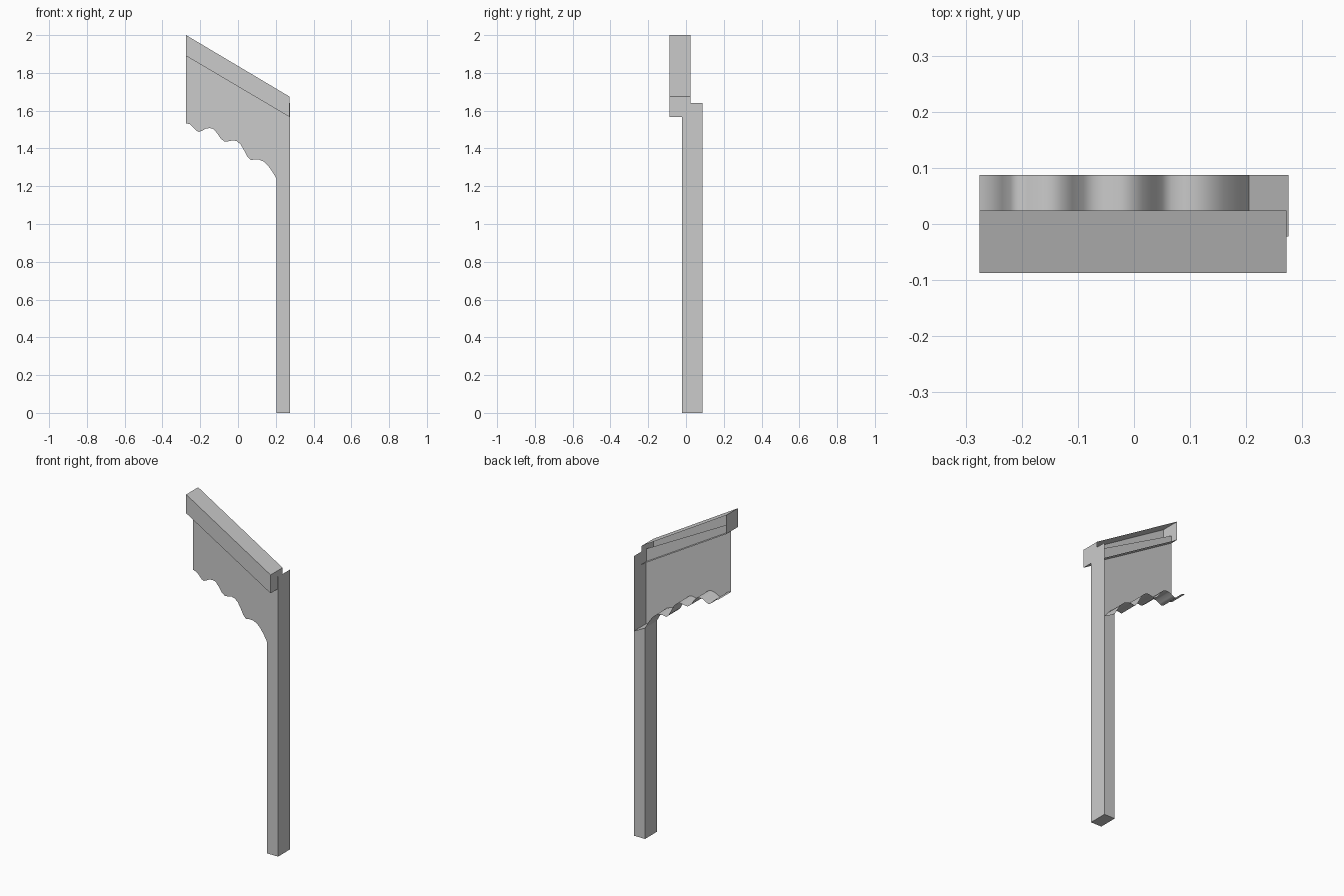
import bpy, bmesh

if "Cube" in bpy.data.objects:
    bpy.data.objects.remove(bpy.data.objects["Cube"])

FRONT, BACK = -0.022, 0.087          # depth of the panel and post
LEFT, INNER, RIGHT = -0.275, 0.205, 0.275


def finish(bm, name):
    bmesh.ops.recalc_face_normals(bm, faces=bm.faces[:])
    mesh = bpy.data.meshes.new(name)
    bm.to_mesh(mesh)
    bm.free()
    obj = bpy.data.objects.new(name, mesh)
    bpy.context.collection.objects.link(obj)
    return obj


# Scalloped lower edge, stepping down toward the post (x, z)
scallops = [
    (LEFT, 1.533), (-.255, 1.528), (-.235, 1.51), (-.22, 1.493), (-.207, 1.487),
    (-.19, 1.494), (-.17, 1.505), (-.15, 1.508), (-.13, 1.503), (-.11, 1.48),
    (-.09, 1.45), (-.07, 1.436),
    (-.05, 1.438), (-.025, 1.443), (-.005, 1.438), (.015, 1.42), (.035, 1.385),
    (.05, 1.355), (.067, 1.338),
    (.09, 1.342), (.115, 1.34), (.14, 1.328), (.16, 1.308), (.18, 1.28),
    (.195, 1.255), (INNER, 1.236),
]
# Post outline continues from the last scallop
post = [(INNER, 0), (RIGHT, 0), (RIGHT, 1.20), (RIGHT, 1.64)]
path = scallops + post

# Panel and post: one front sheet with a rim running back, open behind the panel
bm = bmesh.new()
front = [bm.verts.new((x, FRONT, z)) for x, z in path]
back = [bm.verts.new((x, BACK, z)) for x, z in path]
corner = bm.verts.new((LEFT, FRONT, 1.935))
bm.faces.new(front + [corner])
for i in range(len(path) - 1):
    f = bm.faces.new((front[i], front[i + 1], back[i + 1], back[i]))
    f.smooth = i < len(scallops) - 1
# Post back and the sloped ledge above it
n = len(scallops) - 1
bm.faces.new(back[n:n + 4])
bm.faces.new((front[n], front[n + 3], back[n + 3], back[n]))
finish(bm, "scalloped_panel_and_post")

# Sloped rail: hollow channel, open at the back
bm = bmesh.new()
section = [(LEFT, 1.89), (.272, 1.567), (.272, 1.675), (LEFT, 2.0)]
near = [bm.verts.new((x, -0.087, z)) for x, z in section]
far = [bm.verts.new((x, 0.024, z)) for x, z in section]
bm.faces.new(near)
for i in range(4):
    j = (i + 1) % 4
    bm.faces.new((near[i], near[j], far[j], far[i]))
finish(bm, "sloped_top_rail")
